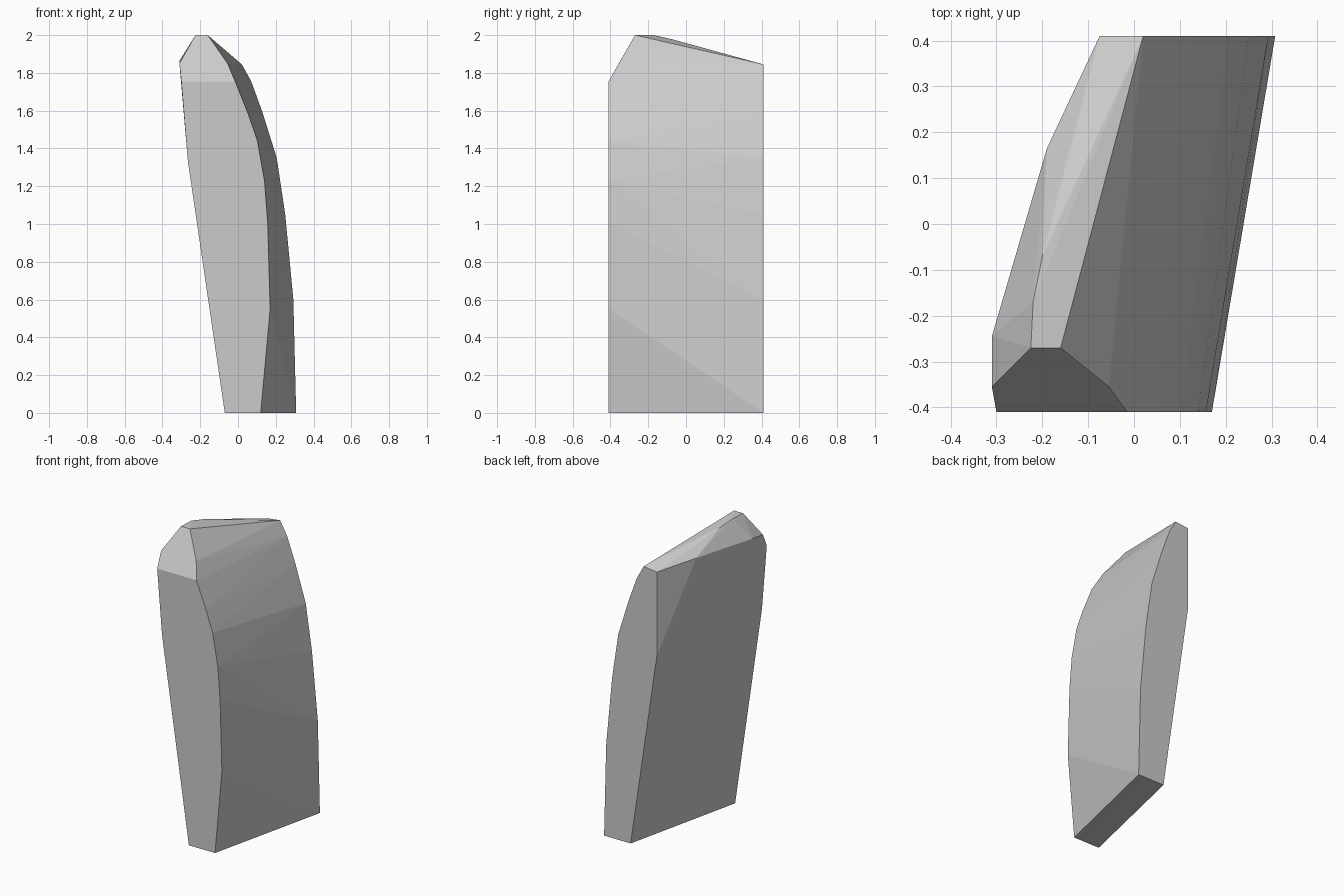
import bpy, bmesh, math

if "Cube" in bpy.data.objects:
    bpy.data.objects.remove(bpy.data.objects["Cube"])

HALF = 0.41  # half depth of the slab

# Front profile (x, z): base, curved right edge, left edge
front = [(-0.07, 0), (0.12, 0), (0.17, 0.55), (0.157, 1.01), (0.14, 1.23),
         (0.103, 1.44), (0.055, 1.58), (-0.015, 1.755), (-0.30, 1.755), (-0.265, 1.33)]

# Back profile (x, z), same stone sheared to the right
back = [(0.115, 0), (0.308, 0), (0.293, 0.6), (0.25, 1.05), (0.205, 1.35),
        (0.13, 1.59), (0.07, 1.755), (0.02, 1.845), (-0.075, 1.833), (-0.075, 1.28)]

# Chipped crown (x, y, z): front bevel, then ridge and left shoulder
crown = [(-0.31, -0.355, 1.85), (-0.225, -0.27, 2.0), (-0.16, -0.27, 2.0), (-0.055, -0.355, 1.85),
         (-0.22, -0.17, 2.0), (-0.20, -0.07, 1.977),
         (-0.31, -0.245, 1.865), (-0.19, 0.165, 1.862)]

points = [(x, -HALF, z) for x, z in front] + [(x, HALF, z) for x, z in back] + crown

# Wrap the profiles in one faceted convex stone
bm = bmesh.new()
for p in points:
    bm.verts.new(p)
hull = bmesh.ops.convex_hull(bm, input=bm.verts[:])
inside = {v for v in hull["geom_interior"] + hull["geom_unused"] if isinstance(v, bmesh.types.BMVert)}
bmesh.ops.delete(bm, geom=list(inside), context='VERTS')
bmesh.ops.dissolve_limit(bm, angle_limit=math.radians(0.5), verts=bm.verts[:], edges=bm.edges[:])
bmesh.ops.recalc_face_normals(bm, faces=bm.faces[:])

mesh = bpy.data.meshes.new("standing_stone")
bm.to_mesh(mesh)
bm.free()
bpy.context.collection.objects.link(bpy.data.objects.new("standing_stone", mesh))
